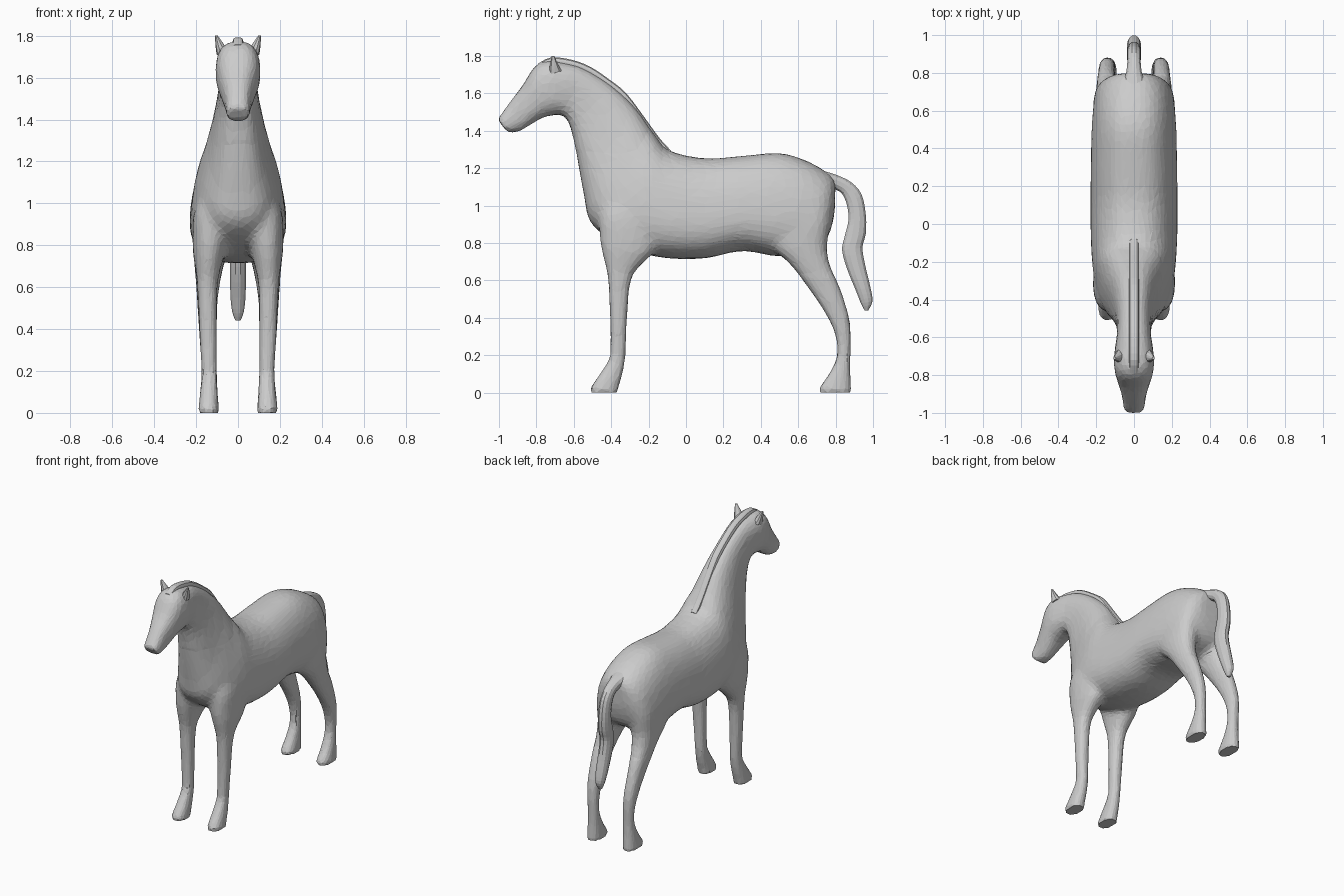
import bpy, bmesh, math

coat = bpy.data.materials.new("grey_coat")
coat.diffuse_color = (0.6, 0.6, 0.6, 1)


def spline(rings, steps):
    """Catmull-Rom interpolation of ring parameters."""
    out = []
    n = len(rings)
    for i in range(n - 1):
        p = [rings[max(i - 1, 0)], rings[i], rings[i + 1], rings[min(i + 2, n - 1)]]
        for s in range(steps):
            t = s / steps
            out.append([0.5 * (2 * b + (c - a) * t + (2 * a - 5 * b + 4 * c - d) * t * t
                               + (3 * b - a - 3 * c + d) * t ** 3) for a, b, c, d in zip(*p)])
    out.append(list(rings[-1]))
    return out


def loft(bm, rings, sides=16, steps=3, power=0.9, mirror=1, egg=lambda y: 0):
    """Skin rings given as (yA, zA, yB, zB, x centre, half width); egg widens the B side."""
    def bend(v):
        return math.copysign(abs(v) ** power, v)
    loops = []
    for ya, za, yb, zb, xc, w in spline(rings, steps):
        loop = []
        for k in range(sides):
            a = 2 * math.pi * (k + 0.5) / sides
            c, s = bend(math.cos(a)), bend(math.sin(a))
            loop.append(bm.verts.new((mirror * (xc + w * s * (1 - egg(yb) * c)),
                                      (ya + yb) / 2 + c * (ya - yb) / 2,
                                      (za + zb) / 2 + c * (za - zb) / 2)))
        loops.append(loop)
    faces = [bm.faces.new(loops[0]), bm.faces.new(loops[-1][::-1])]
    for p, q in zip(loops, loops[1:]):
        for k in range(sides):
            j = (k + 1) % sides
            faces.append(bm.faces.new((p[j], p[k], q[k], q[j])))
    bmesh.ops.recalc_face_normals(bm, faces=faces)


def finish(bm, name):
    me = bpy.data.meshes.new(name)
    bm.to_mesh(me)
    bm.free()
    me.materials.append(coat)
    ob = bpy.data.objects.new(name, me)
    bpy.context.collection.objects.link(ob)
    return ob


# torso, neck and head: top point, bottom point, x centre, half width
trunk = [(.80, 1.14, .795, .96, 0, .085), (.76, 1.175, .757, .83, 0, .165),
         (.65, 1.238, .65, .76, 0, .205), (.5, 1.282, .5, .727, 0, .219),
         (.3, 1.266, .3, .757, 0, .223), (.1, 1.253, .1, .717, 0, .225),
         (-.09, 1.295, -.12, .72, 0, .222), (-.16, 1.37, -.33, .775, 0, .208),
         (-.21, 1.44, -.505, .90, 0, .170), (-.26, 1.51, -.545, 1.05, 0, .138),
         (-.33, 1.585, -.577, 1.22, 0, .112), (-.43, 1.665, -.602, 1.36, 0, .094),
         (-.55, 1.735, -.63, 1.45, 0, .091), (-.64, 1.76, -.665, 1.482, 0, .100),
         (-.74, 1.774, -.71, 1.483, 0, .107), (-.81, 1.742, -.77, 1.468, 0, .10),
         (-.87, 1.648, -.83, 1.433, 0, .081), (-.935, 1.562, -.89, 1.398, 0, .063),
         (-.993, 1.482, -.938, 1.391, 0, .056), (-1.006, 1.457, -.958, 1.396, 0, .050)]

# legs: (height, front y, back y, x centre, half width)
front = [(1.06, -.43, -.2, .11, .07), (.95, -.465, -.18, .125, .088), (.84, -.465, -.15, .132, .086),
         (.75, -.452, -.17, .140, .075), (.69, -.437, -.23, .143, .062), (.6, -.418, -.293, .146, .049),
         (.4, -.407, -.314, .143, .043), (.25, -.405, -.321, .139, .038),
         (.18, -.412, -.325, .137, .037), (.1, -.46, -.34, .139, .042),
         (.03, -.507, -.361, .14, .048), (0, -.51, -.366, .14, .048)]
hind = [(1.06, .52, .77, .11, .08), (.92, .48, .775, .122, .093), (.79, .45, .757, .131, .085),
        (.69, .55, .77, .139, .069), (.555, .655, .828, .146, .051),
        (.405, .755, .873, .144, .044), (.29, .802, .882, .14, .039),
        (.19, .806, .878, .137, .037), (.1, .765, .879, .139, .042),
        (.03, .717, .882, .14, .048), (0, .715, .882, .14, .048)]

bm = bmesh.new()
# the trunk is fuller below, fading out towards the head
loft(bm, trunk, sides=32, steps=4, power=.8,
     egg=lambda y: .17 * max(0, min(1, (y + .62) / .15)))
for leg in (front, hind):
    for side in (-1, 1):
        loft(bm, [(a, z, b, z, x, w) for z, a, b, x, w in leg], power=.85, mirror=side)
rough = finish(bm, "rough_body")

# fuse trunk and legs into one skin, then soften the joins
rm = rough.modifiers.new("fuse", 'REMESH')
rm.mode = 'VOXEL'
rm.voxel_size = 0.012
dg = bpy.context.evaluated_depsgraph_get()
bm = bmesh.new()
bm.from_object(rough, dg)
bpy.data.objects.remove(rough)
for i in range(20):
    low, high = min(.62, .04 + .05 * i), (2 if i < 4 else 1.3)
    bmesh.ops.smooth_vert(bm, verts=[v for v in bm.verts if low < v.co.z < high], factor=.5,
                          use_axis_x=True, use_axis_y=True, use_axis_z=True)
body = finish(bm, "horse_body")
for p in body.data.polygons:
    p.use_smooth = False
dec = body.modifiers.new("facets", 'DECIMATE')
dec.ratio = min(1, 6000 / (2 * len(body.data.polygons)))

# tail
bm = bmesh.new()
loft(bm, [(.74, 1.185, .76, 1.10, 0, .06), (.81, 1.163, .80, 1.085, 0, .042),
          (.885, 1.125, .835, 1.06, 0, .036), (.94, 1.06, .86, 1.0, 0, .036),
          (.963, .95, .867, .92, 0, .037), (.963, .85, .845, .83, 0, .038),
          (.945, .775, .833, .76, 0, .039), (.96, .68, .86, .66, 0, .039),
          (.988, .56, .905, .55, 0, .037), (.998, .49, .935, .475, 0, .028),
          (.975, .44, .955, .44, 0, .012)], sides=12)
finish(bm, "tail")

# mane ridge along the crest of the neck
crest = [(-.79, 1.76), (-.72, 1.793), (-.61, 1.78), (-.51, 1.742), (-.41, 1.675),
         (-.32, 1.602), (-.22, 1.47), (-.14, 1.36), (-.08, 1.295)]
bm = bmesh.new()
loft(bm, [(y, z, y - .035 * i / 8, z - .07, 0, .026) for i, (y, z) in enumerate(crest)],
     sides=12, power=.6)
finish(bm, "mane")

# ears
bm = bmesh.new()
for side in (-1, 1):
    loft(bm, [(-.735, 1.70, -.662, 1.72, .066, .036), (-.73, 1.745, -.68, 1.75, .083, .024),
              (-.718, 1.80, -.704, 1.80, .103, .007)], sides=10, mirror=side)
finish(bm, "ears")
